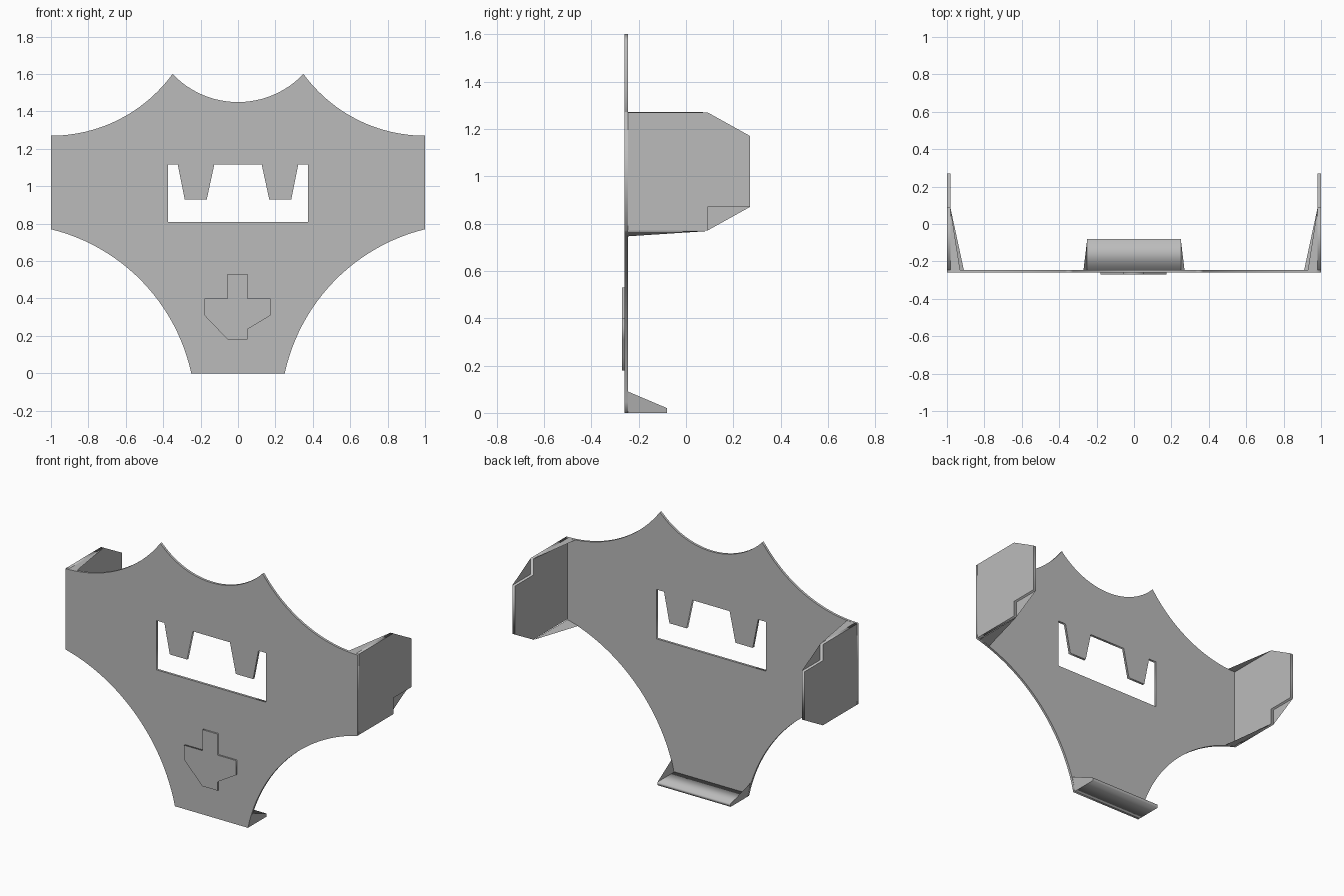
import bpy, math
from mathutils import Vector

cube = bpy.data.objects.get("Cube")
if cube:
    bpy.data.objects.remove(cube, do_unlink=True)

# One plain grey for everything
grey = bpy.data.materials.new("plain_grey")
grey.use_nodes = True
COLOR = (0.5, 0.5, 0.5, 1.0)
grey.diffuse_color = COLOR
grey.node_tree.nodes["Principled BSDF"].inputs["Base Color"].default_value = COLOR

FRONT, BACK = -0.26, -0.245     # plate faces in y
FACING_FRONT = (math.pi / 2, 0, 0)
FACING_SIDE = (math.pi / 2, 0, math.pi / 2)


def panel(name, outlines, thickness, location, rotation):
    """Flat panel cut from closed outlines; inner outlines become holes."""
    curve = bpy.data.curves.new(name, "CURVE")
    curve.dimensions = "2D"
    curve.fill_mode = "BOTH"
    curve.extrude = thickness / 2
    for pts in outlines:
        spline = curve.splines.new("POLY")
        spline.points.add(len(pts) - 1)
        for p, (a, b) in zip(spline.points, pts):
            p.co = (a, b, 0, 1)
        spline.use_cyclic_u = True
    ob = bpy.data.objects.new(name, curve)
    bpy.context.collection.objects.link(ob)
    ob.location, ob.rotation_euler = location, rotation
    bpy.ops.object.select_all(action="DESELECT")
    ob.select_set(True)
    bpy.context.view_layer.objects.active = ob
    bpy.ops.object.convert(target="MESH")
    ob = bpy.context.view_layer.objects.active
    ob.data.materials.clear()
    ob.data.materials.append(grey)
    return ob


def sheet(name, pts):
    """Thin web made of a single face."""
    mesh = bpy.data.meshes.new(name)
    mesh.from_pydata(pts, [], [tuple(range(len(pts)))])
    mesh.materials.append(grey)
    ob = bpy.data.objects.new(name, mesh)
    bpy.context.collection.objects.link(ob)
    return ob


def arc(a, b, radius, steps=24):
    """Circular arc from a to b, with its centre on the left of a->b."""
    a, b = Vector(a), Vector(b)
    d = b - a
    left = Vector((-d.y, d.x)).normalized()
    c = (a + b) / 2 + left * math.sqrt(radius ** 2 - d.length ** 2 / 4)
    start = math.atan2(a.y - c.y, a.x - c.x)
    sweep = 2 * math.asin(d.length / 2 / radius)
    return [(c.x + radius * math.cos(start + sweep * i / steps),
             c.y + radius * math.sin(start + sweep * i / steps))
            for i in range(steps + 1)]


def flip(pts):
    return [(-x, z) for x, z in reversed(pts)]


# Main plate: concave arcs between the corners, with a window cut through
upper = arc((0.35, 1.6), (1, 1.27), 0.805)
lower = flip(arc((-1, 0.77), (-0.25, 0), 1.014)[::-1])[::-1]
lower = [(-x, z) for x, z in arc((-0.25, 0), (-1, 0.77), 1.014)]
# the lower arc bows toward the plate centre
mid = Vector((0.625, 0.385))
axis = Vector((0.75, 0.77)).normalized()
bowed = []
for x, z in lower:
    v = Vector((x, z)) - mid
    n = v - axis * v.dot(axis)
    inward = Vector((-axis.y, axis.x)) * n.length
    bowed.append(tuple(mid + axis * v.dot(axis) + inward))
lower = bowed[::-1]                       # from side corner down to foot
right = upper + lower
top = arc((-0.35, 1.6), (0.35, 1.6), 0.483)
outline = top[:-1] + right + flip(right)[:-1]

tooth = [(0.375, 1.115), (0.322, 1.115), (0.285, 0.93), (0.167, 0.93), (0.127, 1.115)]
window = [(0.375, 0.81)] + tooth + flip(tooth) + [(-0.375, 0.81)]
panel("main_plate", [outline, window], BACK - FRONT,
      (0, (FRONT + BACK) / 2, 0), FACING_FRONT)

# Raised emblem on the front
emblem = [(-0.055, 0.53), (0.05, 0.53), (0.05, 0.40), (0.175, 0.40), (0.175, 0.31),
          (0.05, 0.235), (0.05, 0.18), (-0.055, 0.18), (-0.18, 0.31), (-0.18, 0.40),
          (-0.055, 0.40)]
panel("raised_emblem", [emblem], 0.01, (0, FRONT - 0.005, 0), FACING_FRONT)

# Side arms reaching back, with notched corners closed by thin webs
arm = [(BACK, 0.77), (0.09, 0.77), (0.09, 0.87), (0.27, 0.87), (0.27, 1.17),
       (0.09, 1.17), (0.09, 1.27), (BACK, 1.27)]
for side, s in (("left", 1), ("right", -1)):
    cx = 0.991 * s
    panel(side + "_arm", [arm], 0.018, (cx, 0, 0), FACING_SIDE)
    xo, xi = cx + 0.009, cx - 0.009
    sheet(side + "_arm_top_corner", [(xo, 0.09, 1.17), (xo, 0.27, 1.17), (xo, 0.09, 1.27)])
    sheet(side + "_arm_bottom_corner", [(xi, 0.09, 0.77), (xi, 0.27, 0.87), (xi, 0.09, 0.87)])
    # Webs bracing the arm against the plate
    x = 0.982 * s
    sheet(side + "_upper_web", [(x, BACK, 1.27), (x, 0.09, 1.27), (0.93 * s, BACK, 1.272)])
    sheet(side + "_lower_web", [(x, BACK, 0.766), (x, 0.09, 0.768), (0.91 * s, BACK, 0.746)])
    # Webs at the ends of the foot ledge
    sheet(side + "_foot_web", [(0.25 * s, BACK, 0.0), (0.25 * s, -0.08, 0.0),
                               (0.25 * s, -0.08, 0.02), (0.27 * s, BACK, 0.09)])

# Foot ledge along the bottom edge
ledge = [(BACK, 0), (-0.08, 0), (-0.08, 0.02), (BACK, 0.02)]
panel("foot_ledge", [ledge], 0.5, (0, 0, 0), FACING_SIDE)
